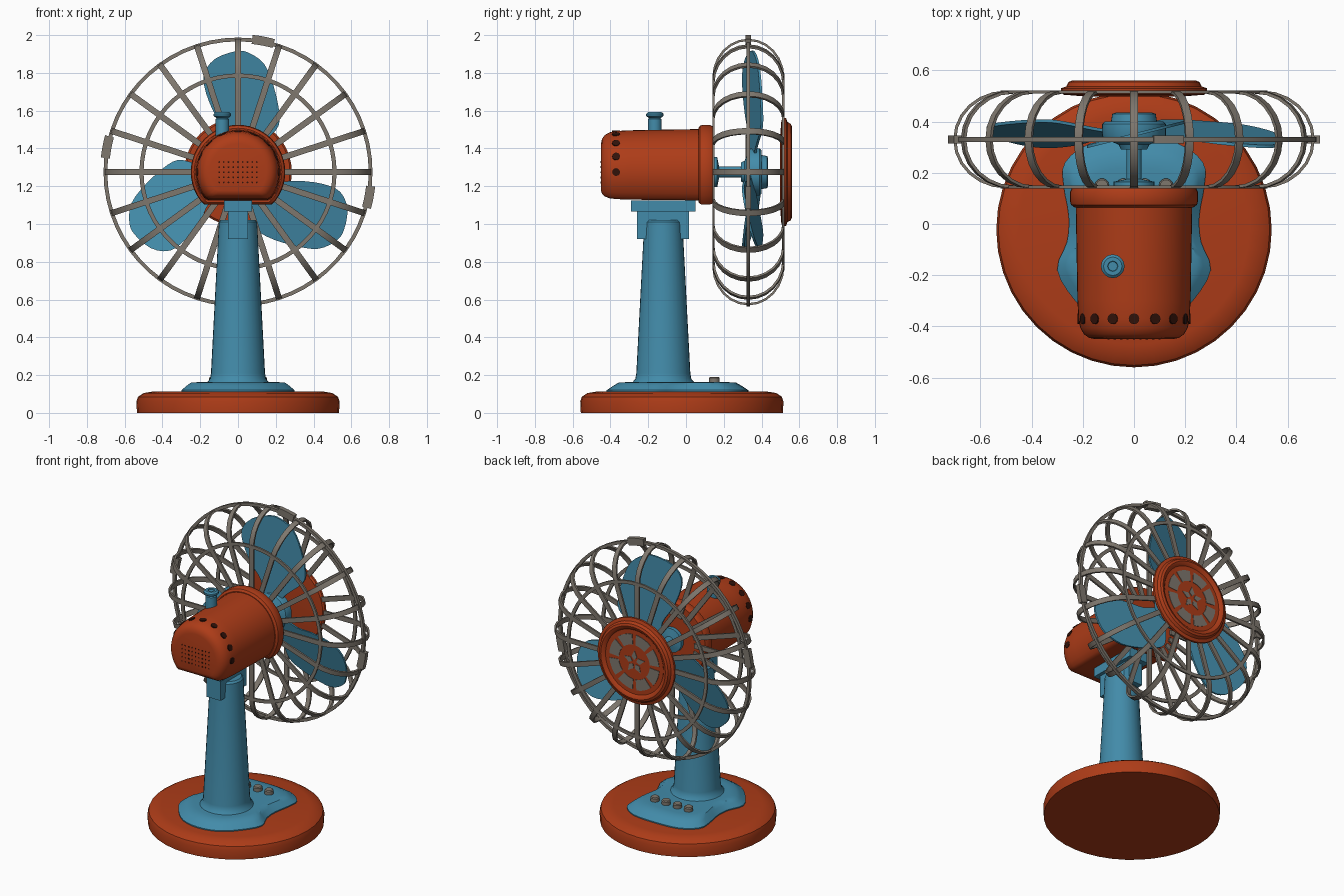
import bpy, bmesh, math
from math import sin, cos, pi, radians
from mathutils import Vector, Matrix

if "Cube" in bpy.data.objects:
    bpy.data.objects.remove(bpy.data.objects["Cube"])


def material(name, rgb):
    m = bpy.data.materials.new(name)
    m.diffuse_color = (*rgb, 1)
    m.use_nodes = True
    m.node_tree.nodes["Principled BSDF"].inputs["Base Color"].default_value = m.diffuse_color
    return m


ORANGE = material("burnt orange", (0.42, 0.045, 0.009))
BLUE = material("teal blue", (0.055, 0.26, 0.40))
GREY = material("warm grey metal", (0.21, 0.185, 0.155))
DARK = material("dark vent", (0.03, 0.006, 0.003))
CZ = 1.275   # height of the fan axis


def loft(bm, rings, wrap=False):
    """Skin a list of point loops; cap both ends, or wrap round."""
    rows = [[bm.verts.new(p) for p in r] for r in rings]
    n = len(rows[0])
    for a, b in zip(rows, rows[1:] + (rows[:1] if wrap else [])):
        for i in range(n):
            j = (i + 1) % n
            bm.faces.new((a[i], a[j], b[j], b[i]))
    if not wrap:
        bm.faces.new(rows[0])
        bm.faces.new(rows[-1])


def finish(name, bm, mat, angle=35):
    bmesh.ops.recalc_face_normals(bm, faces=bm.faces)
    for f in bm.faces:
        f.smooth = True
    for e in bm.edges:
        e.smooth = e.calc_face_angle(0) < radians(angle)
    me = bpy.data.meshes.new(name)
    bm.to_mesh(me)
    bm.free()
    me.materials.append(mat)
    ob = bpy.data.objects.new(name, me)
    bpy.context.collection.objects.link(ob)
    return ob


def build(name, mat, parts, wrap=False):
    bm = bmesh.new()
    for rings in parts:
        loft(bm, rings, wrap)
    return finish(name, bm, mat)


def lathe_z(prof, x, y, seg):
    return [[(x + r * cos(2 * pi * i / seg), y + r * sin(2 * pi * i / seg), z)
             for i in range(seg)] for r, z in prof]


def polar(r, y, a, t=0):
    """Point around the fan axis, shifted t along the tangent."""
    return Vector((r * cos(a) - t * sin(a), y, CZ + r * sin(a) + t * cos(a)))


def lathe_y(prof, seg):
    return [[polar(r, y, 2 * pi * i / seg) for i in range(seg)] for r, y in prof]


def box(x, y0, y1, z0, z1):
    return [[(-x, y0, z), (x, y0, z), (x, y1, z), (-x, y1, z)] for z in (z0, z1)]


def spline(pts, sub=3):
    """Closed smooth curve through a few points."""
    p, n, out = [Vector(q) for q in pts], len(pts), []
    for i in range(n):
        a, b, c, d = p[i - 1], p[i], p[(i + 1) % n], p[(i + 2) % n]
        for k in range(sub):
            t = k / sub
            out.append(0.5 * (2 * b + (c - a) * t + (2 * a - 5 * b + 4 * c - d) * t * t
                              + (3 * b - a - 3 * c + d) * t ** 3))
    return out


# Base disc
build("base", ORANGE, [lathe_z([(0.535, 0), (0.538, 0.06), (0.53, 0.085),
                                (0.5, 0.105), (0.45, 0.113)], 0, -0.022, 40)])

# Waisted control plate on the base
half = [(0.13, -0.39), (0.23, -0.30), (0.30, -0.18), (0.262, -0.07), (0.255, 0.03),
        (0.275, 0.15), (0.27, 0.24), (0.17, 0.315)]
outline = spline([(0, -0.42)] + half + [(0, 0.33)] + [(-x, y) for x, y in half[::-1]])
build("control_plate", BLUE, [[[(p.x * s, -0.05 + (p.y + 0.05) * s, z) for p in outline]
                               for s, z in ((1, 0.10), (1, 0.12), (0.9, 0.145),
                                            (0.83, 0.16), (0.7, 0.163))]])

# Push buttons
build("buttons", GREY, [lathe_z([(0.028, 0.15), (0.028, 0.185), (0.023, 0.191)], x, 0.15, 14)
                        for x in (-0.125, -0.042, 0.042, 0.125)])

# Tapered column and tilt bracket
build("column", BLUE, [lathe_z([(0.17, 0.155), (0.148, 0.18), (0.143, 0.21), (0.101, 1.01),
                                (0.09, 1.022)], 0, -0.12, 32)])
build("tilt_bracket", BLUE, [box(0.052, -0.26, 0.015, 0.92, 1.075),
                             box(0.075, -0.29, 0.05, 1.065, 1.125)])


# Motor housing: circle with a flattened underside
def housing(r, y, flat=0.66, seg=48):
    pts = []
    for i in range(seg):
        a = 2 * pi * i / seg
        pts.append((r * cos(a), y, CZ + max(r * sin(a), -flat * r)))
    return pts


build("motor_housing", ORANGE, [[housing(r, y) for r, y in (
    (0.15, -0.45), (0.175, -0.445), (0.196, -0.43), (0.21, -0.405), (0.217, -0.37),
    (0.221, -0.30), (0.228, 0.10))]])
build("motor_collar", ORANGE, [[housing(r, y, 0.69) for r, y in (
    (0.232, 0.065), (0.246, 0.075), (0.25, 0.09), (0.25, 0.125), (0.242, 0.14))]])

# Vent holes round the housing and a dot grille on its end
bm = bmesh.new()
for i in range(9):
    a = pi * i / 8
    m = (Matrix.Translation(polar(0.2155, -0.37, a)) @ Matrix.Rotation(-a, 4, 'Y')
         @ Matrix.Rotation(pi / 2, 4, 'Y'))
    bmesh.ops.create_cone(bm, cap_ends=True, segments=12, radius1=0.021, radius2=0.021,
                          depth=0.009, matrix=m)
for i in range(9):
    for j in range(5):
        m = (Matrix.Translation((-0.1 + 0.025 * i, -0.45, 1.22 + 0.027 * j))
             @ Matrix.Rotation(pi / 2, 4, 'X'))
        bmesh.ops.create_cone(bm, cap_ends=True, segments=6, radius1=0.005, radius2=0.005,
                              depth=0.004, matrix=m)
finish("vent_holes", bm, DARK)

# Oscillation knob
build("oscillation_knob", BLUE, [lathe_z([(0.036, 1.46), (0.036, 1.555), (0.03, 1.56),
                                          (0.046, 1.572), (0.046, 1.583), (0.036, 1.592),
                                          (0.02, 1.592), (0.018, 1.586)], -0.083, -0.165, 20)])

# Shaft and hub
build("shaft", BLUE, [lathe_y([(0.08, 0.13), (0.08, 0.165), (0.03, 0.175), (0.03, 0.3)], 24)])
build("blade_hub", BLUE, [lathe_y([(0.05, 0.29), (0.06, 0.31), (0.12, 0.335), (0.125, 0.345),
                                   (0.125, 0.39), (0.115, 0.4), (0.09, 0.4), (0.085, 0.43),
                                   (0.07, 0.435)], 32)])

# Three pitched blades (radius, sideways offset)
shape = spline([(0.05, -0.03), (0.2, -0.06), (0.3, -0.12), (0.42, -0.17), (0.52, -0.18),
                (0.6, -0.12), (0.64, -0.01), (0.63, 0.06), (0.57, 0.14), (0.45, 0.19),
                (0.3, 0.22), (0.22, 0.2), (0.13, 0.1), (0.05, 0.03)])
build("blades", BLUE, [[[polar(p.x, 0.348 + 0.25 * p.y + d, radians(90 + 120 * k), -p.y)
                         for p in shape] for d in (-0.006, 0.006)] for k in range(3)])

# Guard ribs: flat strips following a rounded C path
path = [(0.165, 0.145), (0.33, 0.145)]
path += [(0.5 + 0.2 * sin(t), 0.33 - 0.185 * cos(t)) for t in (pi * i / 12 for i in range(13))]
path += [(0.33, 0.515), (0.165, 0.515)]


def rib(a, w=0.016, th=0.006):
    rings = []
    for i, (r, y) in enumerate(path):
        p, q = path[max(i - 1, 0)], path[min(i + 1, len(path) - 1)]
        d = Vector((q[0] - p[0], q[1] - p[1])).normalized() * th
        rings.append([polar(r + s * d.y, y - s * d.x, a, t)
                      for s, t in ((-1, -w), (1, -w), (1, w), (-1, w))])
    return rings


build("guard_ribs", GREY, [rib(2 * pi * k / 20) for k in range(20)])


# Guard rings and clips
def band(r0, r1, y0, y1, a0=0.0, a1=2 * pi, n=60):
    return [[polar(r, y, a0 + (a1 - a0) * i / n)
             for r, y in ((r0, y0), (r1, y0), (r1, y1), (r0, y1))] for i in range(n)]


build("guard_rings", GREY, [band(0.692, 0.712, 0.32, 0.34), band(0.5, 0.522, 0.139, 0.151),
                            band(0.5, 0.522, 0.509, 0.521)], wrap=True)
build("guard_clips", GREY, [band(0.682, 0.73, 0.315, 0.345, radians(c - 5), radians(c + 6), 7)
                            for c in (79.5, 169.5, -10.5)])

# Front badge disc with a raised rim
build("front_disc", ORANGE, [lathe_y([(0.19, 0.498), (0.275, 0.505), (0.285, 0.515),
                                      (0.285, 0.53), (0.265, 0.537), (0.255, 0.555),
                                      (0.24, 0.561), (0.225, 0.556), (0.215, 0.546)], 40)])

# Inlaid plates on the disc: a ring of segments and five wedges
plates = [band(0.115, 0.185, 0.54, 0.549, 2 * pi * k / 8 + 0.07, 2 * pi * (k + 1) / 8 - 0.0, 8)
          for k in range(8)]
for k in range(5):
    a = radians(90 + 72 * k)
    plates.append([[polar(r, y, a, t) for r, t in
                    ((0.016, 0), (0.036, -0.02), (0.08, 0), (0.036, 0.02))]
                   for y in (0.54, 0.549)])
build("disc_inlays", GREY, plates)
